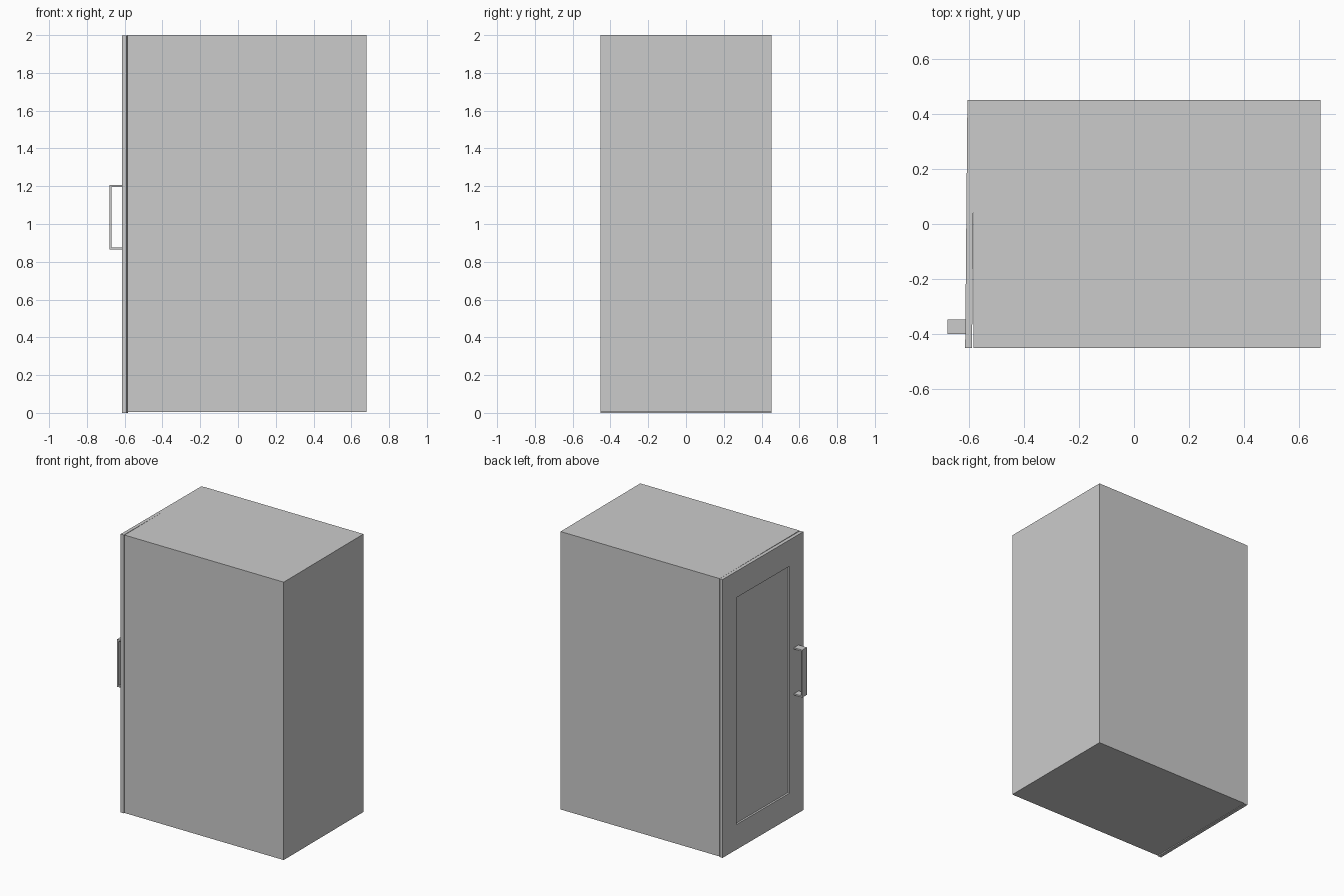
import bpy, bmesh
from mathutils import Matrix, Vector

if "Cube" in bpy.data.objects:
    bpy.data.objects.remove(bpy.data.objects["Cube"])

HINGE = Vector((-0.607, 0.4525, 0))
# The door stands very slightly ajar around its hinge edge
SWING = Matrix.Translation(HINGE) @ Matrix.Rotation(-0.009, 4, 'Z') @ Matrix.Translation(-HINGE)


def finish(bm, name, matrix=None):
    if matrix:
        bm.transform(matrix)
    bmesh.ops.recalc_face_normals(bm, faces=bm.faces)
    mesh = bpy.data.meshes.new(name)
    bm.to_mesh(mesh)
    bm.free()
    obj = bpy.data.objects.new(name, mesh)
    bpy.context.collection.objects.link(obj)
    return obj


def box(name, lo, hi):
    bm = bmesh.new()
    bmesh.ops.create_cube(bm, size=1)
    for v in bm.verts:
        v.co = Vector([(a + b) / 2 + c * (b - a) for a, b, c in zip(lo, hi, v.co)])
    return finish(bm, name)


# Cabinet body
box("cabinet_body", (-0.585, -0.4525, 0.004), (0.68, 0.4525, 2.0))

# Door slab with a recessed panel sunk into its outer face
bm = bmesh.new()
x_out, x_in, x_panel = -0.607, -0.582, -0.593


def ring(x, y0, y1, z0, z1):
    return [bm.verts.new((x, y, z)) for y, z in ((y0, z0), (y1, z0), (y1, z1), (y0, z1))]


panel = (-0.30, 0.295, 0.18, 1.81)
edge = (-0.4525, 0.4525, 0.0, 1.999)
rings = [ring(x_panel, *panel), ring(x_out, *panel), ring(x_out, *edge), ring(x_in, *edge)]
bm.faces.new(rings[0])
bm.faces.new(rings[-1])
for a, b in zip(rings, rings[1:]):
    for i in range(4):
        j = (i + 1) % 4
        bm.faces.new((a[i], a[j], b[j], b[i]))
finish(bm, "door", SWING)

# Bracket handle: C-shaped flat bar extruded across its width
bm = bmesh.new()
root, tip, t, z0, z1 = -0.608, -0.68, 0.011, 0.865, 1.206
profile = [(root, z0), (tip, z0), (tip, z1), (root, z1),
           (root, z1 - t), (tip + t, z1 - t), (tip + t, z0 + t), (root, z0 + t)]
face = bm.faces.new([bm.verts.new((x, -0.40, z)) for x, z in profile])
extruded = bmesh.ops.extrude_face_region(bm, geom=[face])["geom"]
bmesh.ops.translate(bm, vec=(0, 0.052, 0),
                    verts=[g for g in extruded if isinstance(g, bmesh.types.BMVert)])
finish(bm, "door_handle")
